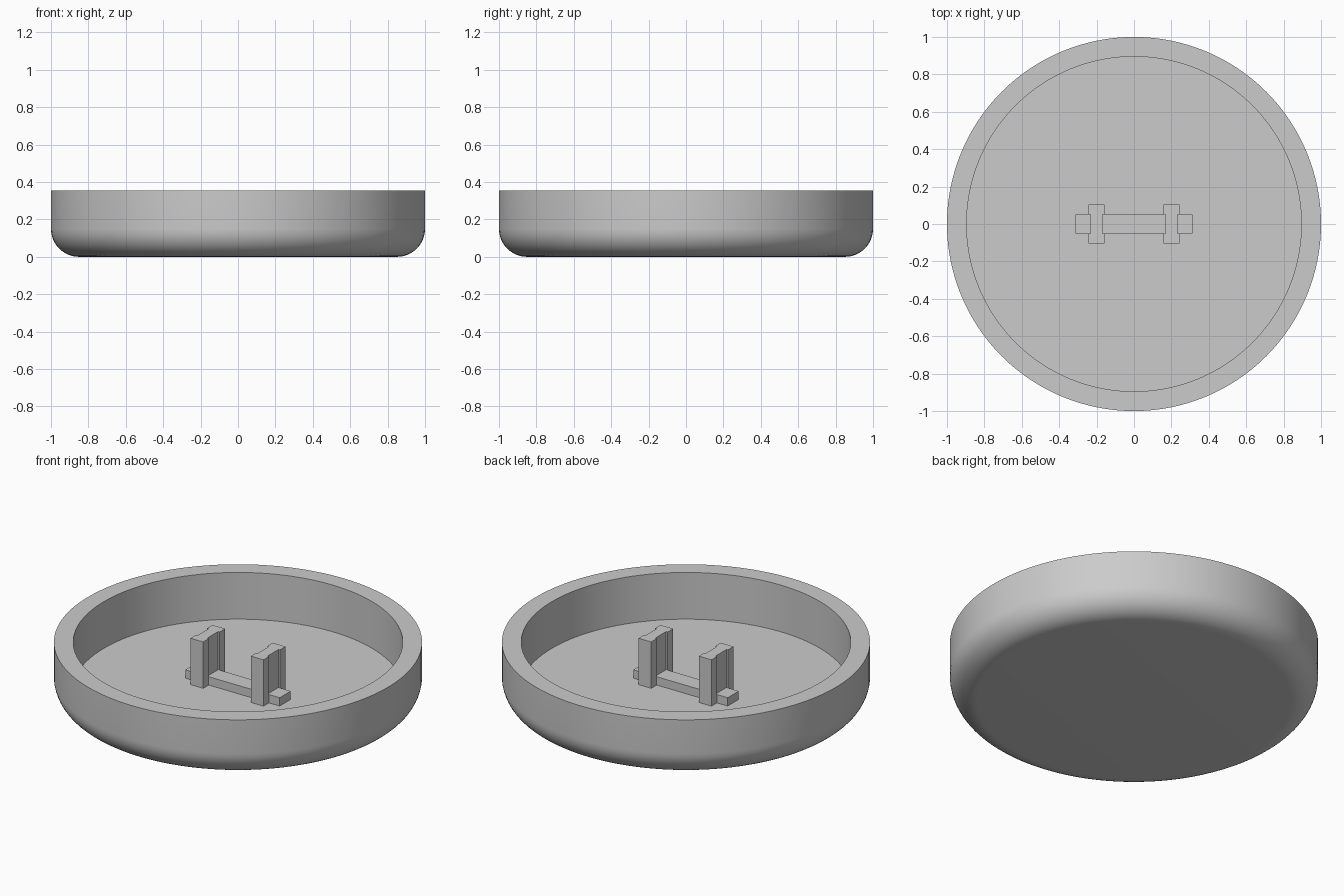
import bpy, bmesh, math

old = bpy.data.objects.get("Cube")
if old:
    bpy.data.objects.remove(old, do_unlink=True)

HEIGHT, FLOOR, FILLET = 0.355, 0.075, 0.15

grey = bpy.data.materials.new("light_grey")
grey.use_nodes = True
grey.diffuse_color = (0.6, 0.6, 0.6, 1)
grey.node_tree.nodes["Principled BSDF"].inputs["Base Color"].default_value = (0.6, 0.6, 0.6, 1)


def finish(name, bm):
    bmesh.ops.recalc_face_normals(bm, faces=bm.faces)
    mesh = bpy.data.meshes.new(name)
    bm.to_mesh(mesh)
    bm.free()
    mesh.materials.append(grey)
    obj = bpy.data.objects.new(name, mesh)
    bpy.context.collection.objects.link(obj)
    return obj


def prism(name, outline, bottom, top):
    """Extrude a plan outline between two heights."""
    bm = bmesh.new()
    face = bm.faces.new([bm.verts.new((x, y, bottom)) for x, y in outline])
    up = bmesh.ops.extrude_face_region(bm, geom=[face])
    verts = [g for g in up["geom"] if isinstance(g, bmesh.types.BMVert)]
    bmesh.ops.translate(bm, verts=verts, vec=(0, 0, top - bottom))
    if not any(f.normal.z < 0 and all(v.co.z == bottom for v in f.verts) for f in bm.faces):
        if not face.is_valid:
            bm.faces.new([v for v in bm.verts if v.co.z == bottom])
    return finish(name, bm)


# Round dish: a lathed profile with a filleted lower edge
profile = [(0, 0)]
for i in range(13):
    a = math.radians(i * 7.5)
    profile.append((1 - FILLET + FILLET * math.sin(a), FILLET - FILLET * math.cos(a)))
profile += [(1, HEIGHT), (0.895, HEIGHT), (0.895, FLOOR), (0, FLOOR)]

bm = bmesh.new()
verts = [bm.verts.new((r, 0, z)) for r, z in profile]
edges = [bm.edges.new(pair) for pair in zip(verts, verts[1:])]
bmesh.ops.spin(bm, geom=verts + edges, cent=(0, 0, 0), axis=(0, 0, 1),
               angle=math.tau, steps=128, use_merge=True)
bmesh.ops.remove_doubles(bm, verts=bm.verts, dist=0.0001)
dish = finish("dish", bm)
bpy.context.view_layer.objects.active = dish
dish.select_set(True)
bpy.ops.object.shade_smooth_by_angle(angle=math.radians(30))
dish.select_set(False)

# Low cross bar on the dish floor
W, D = 0.313, 0.052
prism("cross_bar", [(-W, -D), (W, -D), (W, D), (-W, D)], FLOOR - 0.01, 0.125)

# Two upright clips with a shallow groove on each side
F, G, L = 0.042, 0.032, 0.104
side = [(F, -L), (F, -D), (G, -D), (G, D), (F, D), (F, L)]
section = side + [(-x, -y) for x, y in side]
for name, cx in (("left_clip", 0.2), ("right_clip", -0.2)):
    prism(name, [(x + cx, y) for x, y in section], FLOOR - 0.01, HEIGHT - 0.002)
